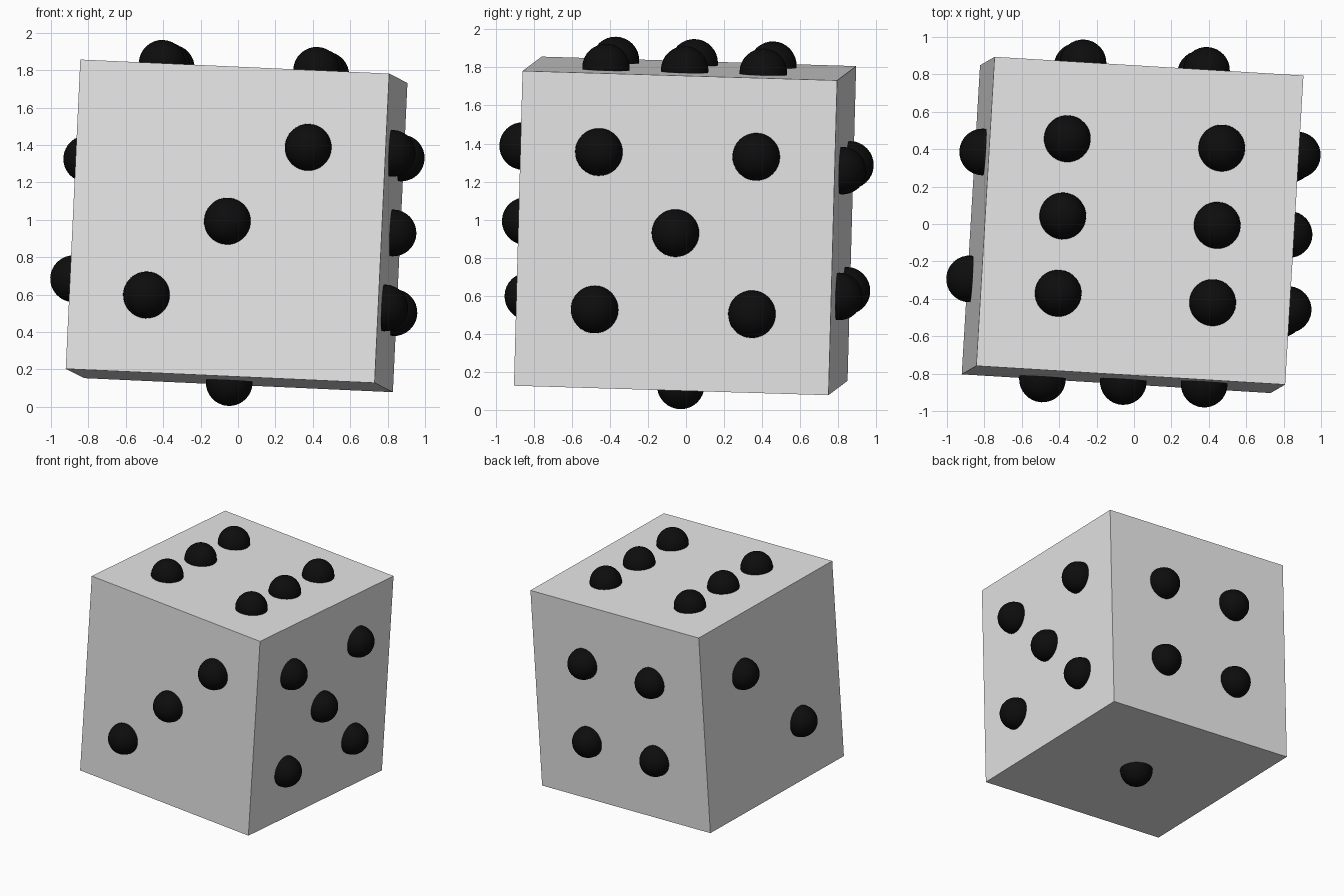
import bpy
from mathutils import Matrix, Vector

if "Cube" in bpy.data.objects:
    bpy.data.objects.remove(bpy.data.objects["Cube"])

HALF = 0.828      # half edge of the cube
WIDE = 0.414      # dot spacing on faces 3, 5, 6
NEAR = 0.331      # dot spacing on faces 2, 4
RADIUS = 0.125    # dot radius
OUT = HALF + 0.011


def material(name, value):
    m = bpy.data.materials.new(name)
    m.diffuse_color = (value, value, value, 1)
    m.use_nodes = True
    m.node_tree.nodes["Principled BSDF"].inputs["Base Color"].default_value = m.diffuse_color
    return m


white = material("white", 0.8)
black = material("black", 0.004)

# Tilted frame of the die
x_axis = Vector((1.65, -0.10, -0.075)).normalized()
y_axis = Vector((0.10, 1.655, -0.05))
y_axis = (y_axis - x_axis * y_axis.dot(x_axis)).normalized()
z_axis = x_axis.cross(y_axis)
frame = Matrix((x_axis, y_axis, z_axis)).transposed().to_4x4()
frame.translation = (-0.0075, -0.005, 0.9675)

# Body
bpy.ops.mesh.primitive_cube_add(size=2 * HALF)
body = bpy.context.object
body.name = "die_body"
body.data.materials.append(white)
body.matrix_world = frame

# Dots per face: name, positions in cube axes
w, n = WIDE, NEAR
faces = {
    "bottom": [(0, 0, -OUT)],
    "left": [(-OUT, s * n, s * n) for s in (-1, 1)],
    "front": [(s * w, -OUT, s * w) for s in (-1, 0, 1)],
    "back": [(a * n, OUT, b * n) for a in (-1, 1) for b in (-1, 1)],
    "right": [(OUT, 0, 0)] + [(OUT, a * w, b * w) for a in (-1, 1) for b in (-1, 1)],
    "top": [(a * w, b * w, OUT) for a in (-1, 1) for b in (-1, 0, 1)],
}
for face, spots in faces.items():
    for i, spot in enumerate(spots, 1):
        bpy.ops.mesh.primitive_uv_sphere_add(segments=32, ring_count=16, radius=RADIUS)
        dot = bpy.context.object
        dot.name = f"{face}_dot_{i}"
        dot.data.materials.append(black)
        bpy.ops.object.shade_smooth()
        dot.matrix_world = frame @ Matrix.Translation(spot)
